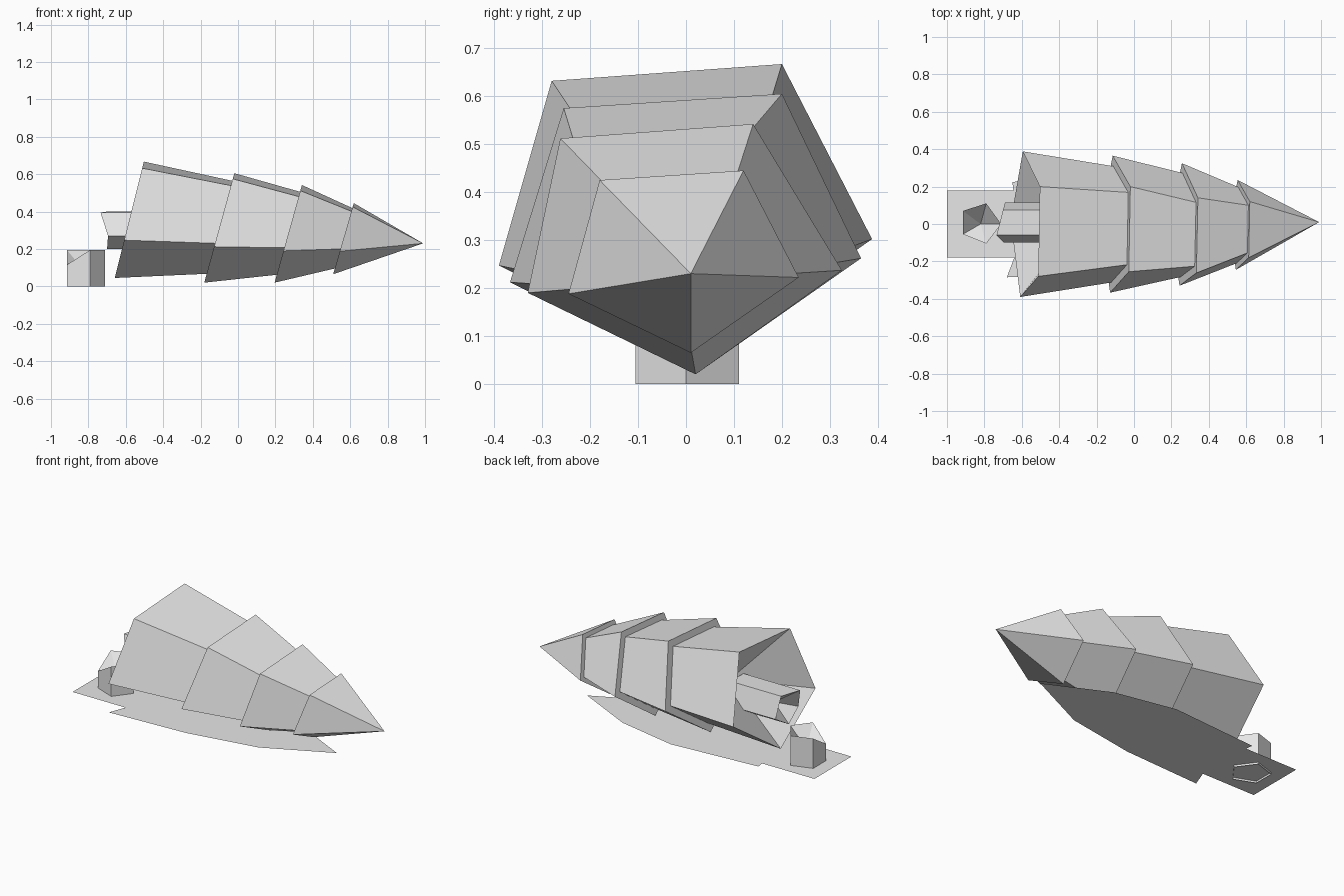
import bpy
import bmesh

cube = bpy.data.objects.get("Cube")
if cube:
    bpy.data.objects.remove(cube, do_unlink=True)

grey = bpy.data.materials.new("light grey")
grey.use_nodes = True
grey.diffuse_color = (0.8, 0.8, 0.8, 1)
grey.node_tree.nodes["Principled BSDF"].inputs["Base Color"].default_value = (0.8, 0.8, 0.8, 1)


def build(name, rings, start=None, end=None, recalc=True):
    """Loft five-sided rings, closing either end with a fan to a point."""
    bm = bmesh.new()
    loops = [[bm.verts.new(p) for p in ring] for ring in rings]
    for a, b in zip(loops, loops[1:]):
        for i in range(len(a)):
            j = (i + 1) % len(a)
            bm.faces.new((a[i], a[j], b[j], b[i]))
    for tip, loop in ((start, loops[0]), (end, loops[-1])):
        if tip:
            v = bm.verts.new(tip)
            for i in range(len(loop)):
                bm.faces.new((loop[i - 1], loop[i], v))
    if len(rings) == 1 and not end:
        bm.faces.new(loops[0])
    if recalc:
        bmesh.ops.recalc_face_normals(bm, faces=bm.faces)
    mesh = bpy.data.meshes.new(name)
    bm.to_mesh(mesh)
    bm.free()
    mesh.materials.append(grey)
    obj = bpy.data.objects.new(name, mesh)
    bpy.context.collection.objects.link(obj)
    return obj


def tilted(profile, x0, slope):
    """Place a y-z outline on a plane leaning along x."""
    return [(x0 + slope * z, y, z) for y, z in profile]


def shrunk(profile, k=0.85):
    cy = sum(p[0] for p in profile) / len(profile)
    cz = sum(p[1] for p in profile) / len(profile)
    return [(cy + (y - cy) * k, cz + (z - cz) * k) for y, z in profile]


# Foliage tiers from the broad base to the tip: outline, x at z = 0, lean
tiers = [
    ([(-.28, .632), (.2, .667), (.388, .302), (.02, .045), (-.39, .247)], -.67, .25),
    ([(-.255, .575), (.2, .605), (.365, .262), (.02, .02), (-.367, .212)], -.186, .275),
    ([(-.262, .512), (.14, .542), (.325, .237), (.02, .02), (-.33, .19)], .19, .28),
    ([(-.18, .425), (.12, .445), (.235, .222), (.01, .065), (-.245, .188)], .49, .29),
]
rings = []
for n, (outline, x0, lean) in enumerate(tiers):
    if n:
        rings.append(tilted(shrunk(outline), x0, lean))
    rings.append(tilted(outline, x0, lean))
build("foliage", rings, start=(-.3, 0, .37), end=(.99, .01, .23))

# Broken trunk with a hollow end
trunk_outline = [(-.1, .27), (-.06, .395), (.075, .4), (.115, .27), (0, .2)]
broken_x = [-.695, -.735, -.7, -.69, -.7]
build("trunk",
      [[(x, y, z) for x, (y, z) in zip(broken_x, trunk_outline)],
       [(-.35, y, z) for y, z in trunk_outline]],
      start=(-.6, 0, .31), end=(-.34, 0, .31))

# Stump with a splintered, hollow top
stump_outline = [(-.915, .07), (-.915, -.055), (-.79, -.105), (-.71, 0), (-.79, .11)]
stump_tops = [.195, .115, .195, .195, .195]
build("stump",
      [[(x, y, 0) for x, y in stump_outline],
       [(x, y, z) for (x, y), z in zip(stump_outline, stump_tops)]],
      end=(-.82, 0, .08))

# Flat ground patch
patch = [(-1, -.18), (-.64, -.18), (-.68, -.285), (-.17, -.26), (.27, -.185), (.67, .005),
         (.3, .187), (-.08, .265), (-.65, .225), (-.645, .18), (-1, .18)]
build("ground_patch", [[(x, y, .012) for x, y in patch]], recalc=False)
